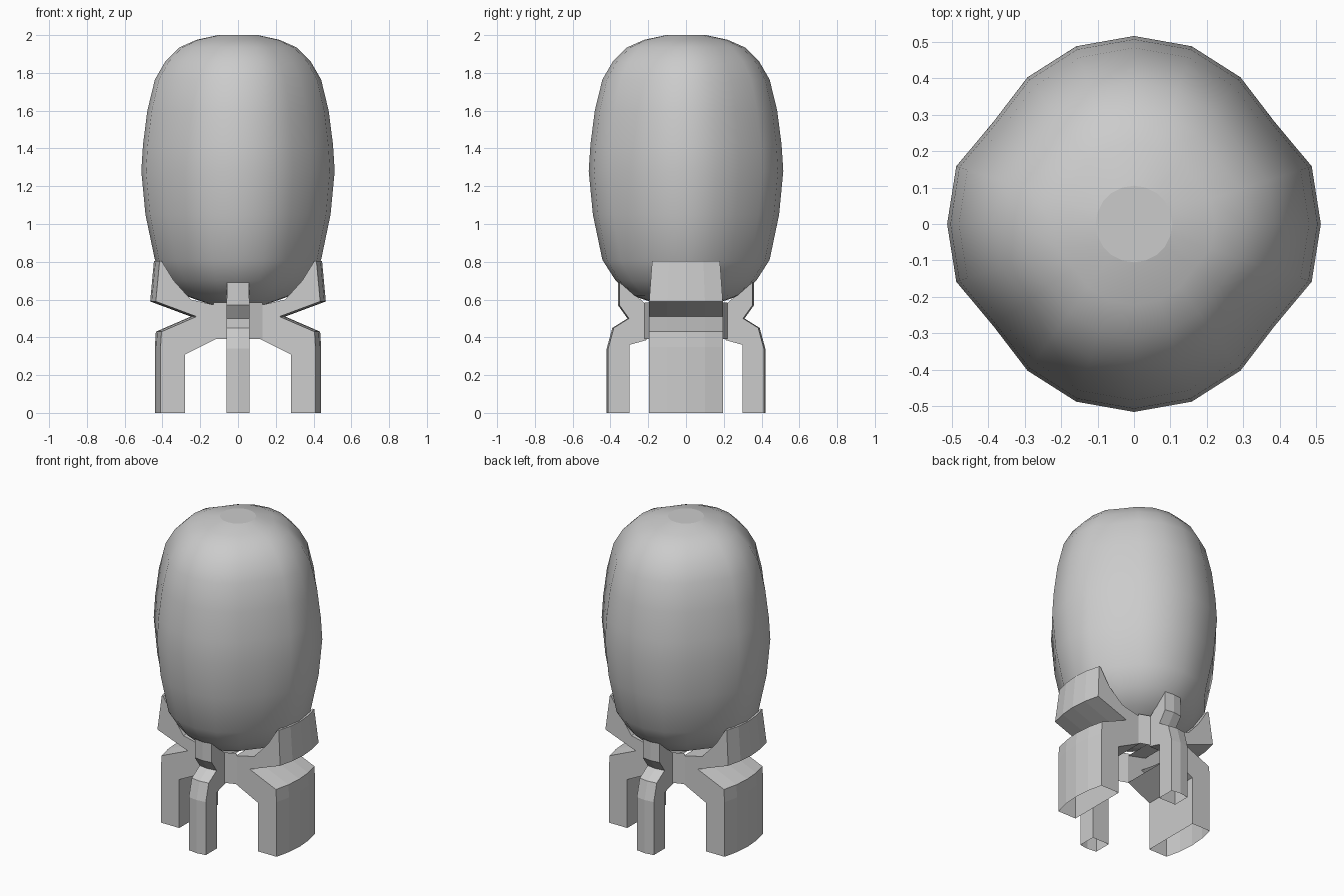
import bpy, math

if "Cube" in bpy.data.objects:
    bpy.data.objects.remove(bpy.data.objects["Cube"])


def make_object(name, verts, faces):
    mesh = bpy.data.meshes.new(name)
    mesh.from_pydata(verts, [], faces)
    mesh.update()
    obj = bpy.data.objects.new(name, mesh)
    bpy.context.collection.objects.link(obj)
    bpy.context.view_layer.objects.active = obj
    bpy.ops.object.select_all(action='DESELECT')
    obj.select_set(True)
    bpy.ops.object.mode_set(mode='EDIT')
    bpy.ops.mesh.select_all(action='SELECT')
    bpy.ops.mesh.normals_make_consistent(inside=False)
    bpy.ops.object.mode_set(mode='OBJECT')
    return obj


# Egg-shaped body: 20 sides, slightly flattened on the diagonals
profile = [(0.15, 0.575), (0.28, 0.62), (0.37, 0.70), (0.44, 0.81), (0.49, 1.05),
           (0.512, 1.28), (0.503, 1.42), (0.48, 1.60), (0.44, 1.765), (0.385, 1.86),
           (0.31, 1.935), (0.22, 1.975), (0.105, 2.0)]
squash = [1.0, 1.0, 0.93, 0.97, 1.0, 1.006]
N = 20
verts, faces = [], []
for r, z in profile:
    for i in range(N):
        a = 2 * math.pi * i / N
        k = i % 10
        f = squash[k if k <= 5 else 10 - k]
        if r < 0.2:
            f = 1.0
        verts.append((r * f * math.cos(a), r * f * math.sin(a), z))
for j in range(len(profile) - 1):
    for i in range(N):
        i2 = (i + 1) % N
        faces.append((j * N + i, j * N + i2, (j + 1) * N + i2, (j + 1) * N + i))
faces.append(tuple(range(N))[::-1])
faces.append(tuple(range((len(profile) - 1) * N, len(profile) * N)))
body = make_object("egg_body", verts, faces)
for p in body.data.polygons:
    p.use_smooth = len(p.vertices) == 4


# Legs: (radius, height) outline swept sideways, open at the foot and at the hub
def leg(name, outer, inner, hub, foot, stations, drop, taper, angle):
    outline = outer + inner + hub + foot
    n, half = len(outline), stations[-1]
    hub_edge = len(outer) + len(inner) - 1 + len(hub) // 2
    ca, sa = math.cos(angle), math.sin(angle)
    verts, faces = [], []
    for s in stations:
        for k, (r, z) in enumerate(outline):
            x = r - (drop * (s / half) ** 2 if k < len(outer) else 0)
            y = s * (taper if z > 0.68 else 1)
            verts.append((x * ca - y * sa, x * sa + y * ca, z))
    for m in range(len(stations) - 1):
        for k in range(n - 1):
            if k != hub_edge:
                faces.append((m * n + k, m * n + k + 1,
                              (m + 1) * n + k + 1, (m + 1) * n + k))
    last = (len(stations) - 1) * n
    faces.append(tuple(range(n)))
    faces.append(tuple(range(last, last + n))[::-1])
    return make_object(name, verts, faces)


wide = dict(outer=[(0.44, 0), (0.44, 0.35), (0.435, 0.43), (0.25, 0.51), (0.465, 0.59), (0.445, 0.805)],
            inner=[(0.405, 0.805), (0.34, 0.70), (0.25, 0.60)],
            hub=[(0.12, 0.57), (0.12, 0.39)],
            foot=[(0.28, 0.31), (0.28, 0)],
            stations=[-0.195, -0.1, 0, 0.1, 0.195], drop=0.03, taper=0.92)
thin = dict(outer=[(0.42, 0), (0.42, 0.34), (0.39, 0.45), (0.31, 0.50), (0.36, 0.57), (0.36, 0.715)],
            inner=[(0.33, 0.715), (0.29, 0.64), (0.24, 0.60)],
            hub=[(0.21, 0.57), (0.21, 0.385)],
            foot=[(0.30, 0.36), (0.30, 0)],
            stations=[-0.06, 0, 0.06], drop=0.008, taper=0.97)
leg("right_leg", angle=0, **wide)
leg("left_leg", angle=math.pi, **wide)
leg("back_leg", angle=math.pi / 2, **thin)
leg("front_leg", angle=-math.pi / 2, **thin)

# Hub: short upright walls joining neighbouring legs
verts, faces = [], []
for sx in (-1, 1):
    for sy in (-1, 1):
        b = len(verts)
        for x, y in ((0.06, 0.22), (0.13, 0.195)):
            verts += [(sx * x, sy * y, 0.39), (sx * x, sy * y, 0.585)]
        quad = (b, b + 2, b + 3, b + 1)
        faces.append(quad if sx * sy < 0 else quad[::-1])
mesh = bpy.data.meshes.new("hub_walls")
mesh.from_pydata(verts, [], faces)
bpy.context.collection.objects.link(bpy.data.objects.new("hub_walls", mesh))
